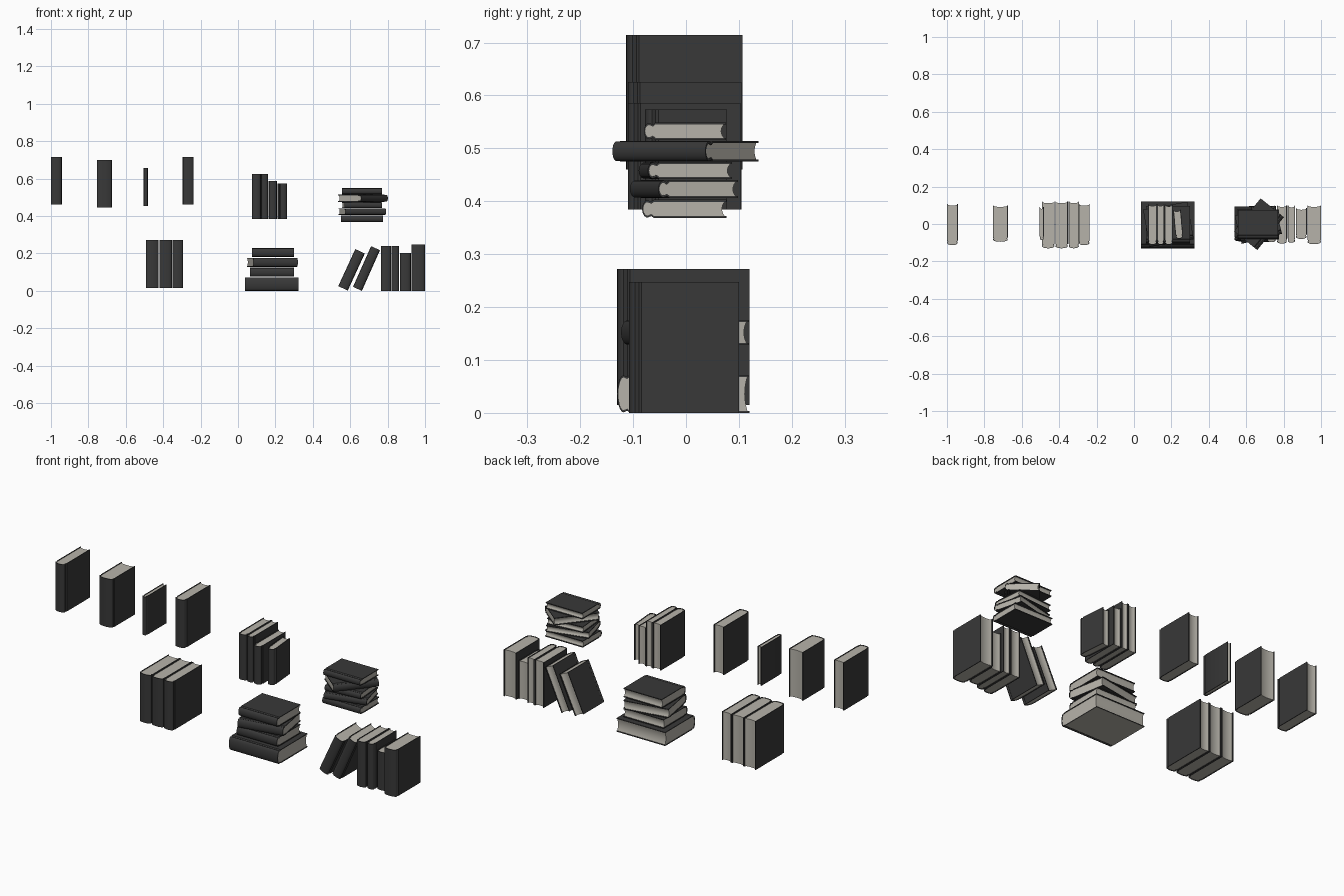
import bpy, bmesh, math
from mathutils import Matrix

if "Cube" in bpy.data.objects:
    bpy.data.objects.remove(bpy.data.objects["Cube"])


def material(name, rgb):
    m = bpy.data.materials.new(name)
    m.diffuse_color = (*rgb, 1)
    m.use_nodes = True
    m.node_tree.nodes["Principled BSDF"].inputs["Base Color"].default_value = m.diffuse_color
    return m


COVER = material("charcoal cover", (0.04, 0.04, 0.04))
PAGES = material("ivory pages", (0.47, 0.45, 0.40))


def prism(name, pts, h, mats, matrix):
    """Extrude an xy outline along z, centred on the origin, then place it."""
    bm = bmesh.new()
    low = [bm.verts.new((x, y, -h / 2)) for x, y in pts]
    top = [bm.verts.new((x, y, h / 2)) for x, y in pts]
    bm.faces.new(low[::-1])
    bm.faces.new(top)
    n = len(pts)
    for i in range(n):
        j = (i + 1) % n
        bm.faces.new((low[i], low[j], top[j], top[i]))
    bmesh.ops.recalc_face_normals(bm, faces=bm.faces[:])
    me = bpy.data.meshes.new(name)
    bm.to_mesh(me)
    bm.free()
    for m in mats:
        me.materials.append(m)
    ob = bpy.data.objects.new(name, me)
    bpy.context.collection.objects.link(ob)
    ob.matrix_world = matrix
    bpy.ops.object.select_all(action='DESELECT')
    ob.select_set(True)
    bpy.context.view_layer.objects.active = ob
    bpy.ops.object.shade_smooth_by_angle(angle=math.radians(32))
    return ob


def arc(w, y_base, bulge, n=10):
    """Half-ellipse from +w to -w, bulging toward -y."""
    return [(w * math.cos(math.pi * i / n), y_base - bulge * math.sin(math.pi * i / n))
            for i in range(n + 1)]


def book(name, t, d, h, matrix, bare_side=False):
    # local axes: x thickness, y depth with spine at -y, z height
    c = min(0.004, t * 0.15)
    b = min(0.012, t * 0.3)
    f, r = d / 2, -d / 2
    a = t / 2
    g = min(0.004, t * 0.12)
    # wrapped cover: boards, pinched hinges and a rounded spine
    outer = ([(a, f), (a, r + b + 0.012), (a - g, r + b + 0.007)]
             + arc(a - 0.001, r + b, b)
             + [(-a + g, r + b + 0.007), (-a, r + b + 0.012), (-a, f)])
    inner = ([(-a + c, f), (-a + c, r + b + 0.012), (-a + g + c, r + b + 0.007)]
             + arc(a - c - 0.001, r + b, b - c * 0.6)[::-1]
             + [(a - g - c, r + b + 0.007), (a - c, r + b + 0.012), (a - c, f)])
    cover = prism(name + "_cover", outer + inner, h, [COVER, PAGES], matrix)
    if bare_side:
        for p in cover.data.polygons:
            if p.normal.x > 0.9 and p.center.x > a - 0.001:
                p.material_index = 1
    # page block with a slightly hollow fore edge
    w = a - c
    fore = [(w * (1 - i / 4), f - 0.004 - 0.005 * (1 - (1 - i / 4) ** 2)) for i in range(9)]
    block = (fore + [(-w, r + b + 0.012), (-w + g, r + b + 0.007)]
             + arc(w - 0.001, r + b, b - c * 0.6)[::-1]
             + [(w - g, r + b + 0.007), (w, r + b + 0.012)])
    prism(name + "_pages", block, h - 0.005, [PAGES], matrix)


def upright(name, x0, x1, y0, y1, z0, z1, turn=0, t=None):
    m = (Matrix.Translation(((x0 + x1) / 2, (y0 + y1) / 2, (z0 + z1) / 2))
         @ Matrix.Rotation(math.radians(turn), 4, 'Z'))
    book(name, t or x1 - x0, y1 - y0, z1 - z0, m)


def flat(name, x, y, z0, z1, length, width, turn=0, bare=False):
    m = (Matrix.Translation((x, y, (z0 + z1) / 2))
         @ Matrix.Rotation(math.radians(turn), 4, 'Z')
         @ Matrix.Rotation(math.radians(90), 4, 'Y'))
    book(name, z1 - z0, width, length, m, bare)


def leaning(name, x, z, t, d, h, tilt):
    m = Matrix.Translation((x, 0, z)) @ Matrix.Rotation(math.radians(tilt), 4, 'Y')
    book(name, t, d, h, m)


# four single books
for i, v in enumerate([(-1.0, -0.942, -0.113, 0.107, 0.46, 0.714),
                       (-0.755, -0.674, -0.095, 0.10, 0.444, 0.70),
                       (-0.505, -0.482, -0.085, 0.09, 0.453, 0.657),
                       (-0.296, -0.237, -0.113, 0.107, 0.46, 0.714)]):
    upright(f"single_book_{i + 1}", *v)

# set of three tall books
for i, (x0, x1) in enumerate([(-0.493, -0.424), (-0.421, -0.353), (-0.350, -0.294)]):
    upright(f"set_book_{i + 1}", x0, x1, -0.13, 0.12, 0.015, 0.272)

# row of four with descending heights
for i, v in enumerate([(0.075, 0.122, -0.11, 0.105, 0.384, 0.625),
                       (0.124, 0.161, -0.11, 0.105, 0.384, 0.625),
                       (0.164, 0.208, -0.11, 0.103, 0.384, 0.586)]):
    upright(f"row_book_{i + 1}", *v)
upright("row_book_4", 0.211, 0.262, -0.078, 0.076, 0.384, 0.573, 5, 0.040)

# stack of four large books
flat("large_stack_1", 0.181, -0.005, 0.0, 0.072, 0.286, 0.25, 0, True)
flat("large_stack_2", 0.182, -0.003, 0.076, 0.124, 0.236, 0.20)
flat("large_stack_3", 0.184, -0.002, 0.128, 0.176, 0.24, 0.203, 10)
flat("large_stack_4", 0.187, -0.003, 0.181, 0.228, 0.225, 0.20)

# stack of five small books
flat("small_stack_1", 0.663, -0.003, 0.368, 0.403, 0.222, 0.16)
flat("small_stack_2", 0.665, -0.004, 0.406, 0.440, 0.222, 0.155, 14)
flat("small_stack_3", 0.663, -0.001, 0.442, 0.474, 0.20, 0.16, 5)
flat("small_stack_4", 0.668, -0.001, 0.475, 0.514, 0.226, 0.16, 51)
flat("small_stack_5", 0.663, -0.002, 0.516, 0.549, 0.215, 0.155)

# two leaning books and four standing ones
leaning("leaning_book_1", 0.607, 0.112, 0.056, 0.185, 0.218, 24.7)
leaning("leaning_book_2", 0.687, 0.119, 0.052, 0.195, 0.238, 24)
for i, v in enumerate([(0.764, 0.818, -0.105, 0.10, 0, 0.24),
                       (0.821, 0.862, -0.10, 0.098, 0, 0.24),
                       (0.865, 0.924, -0.08, 0.085, 0, 0.202),
                       (0.927, 1.0, -0.108, 0.10, 0, 0.247)]):
    upright(f"standing_book_{i + 1}", *v)
